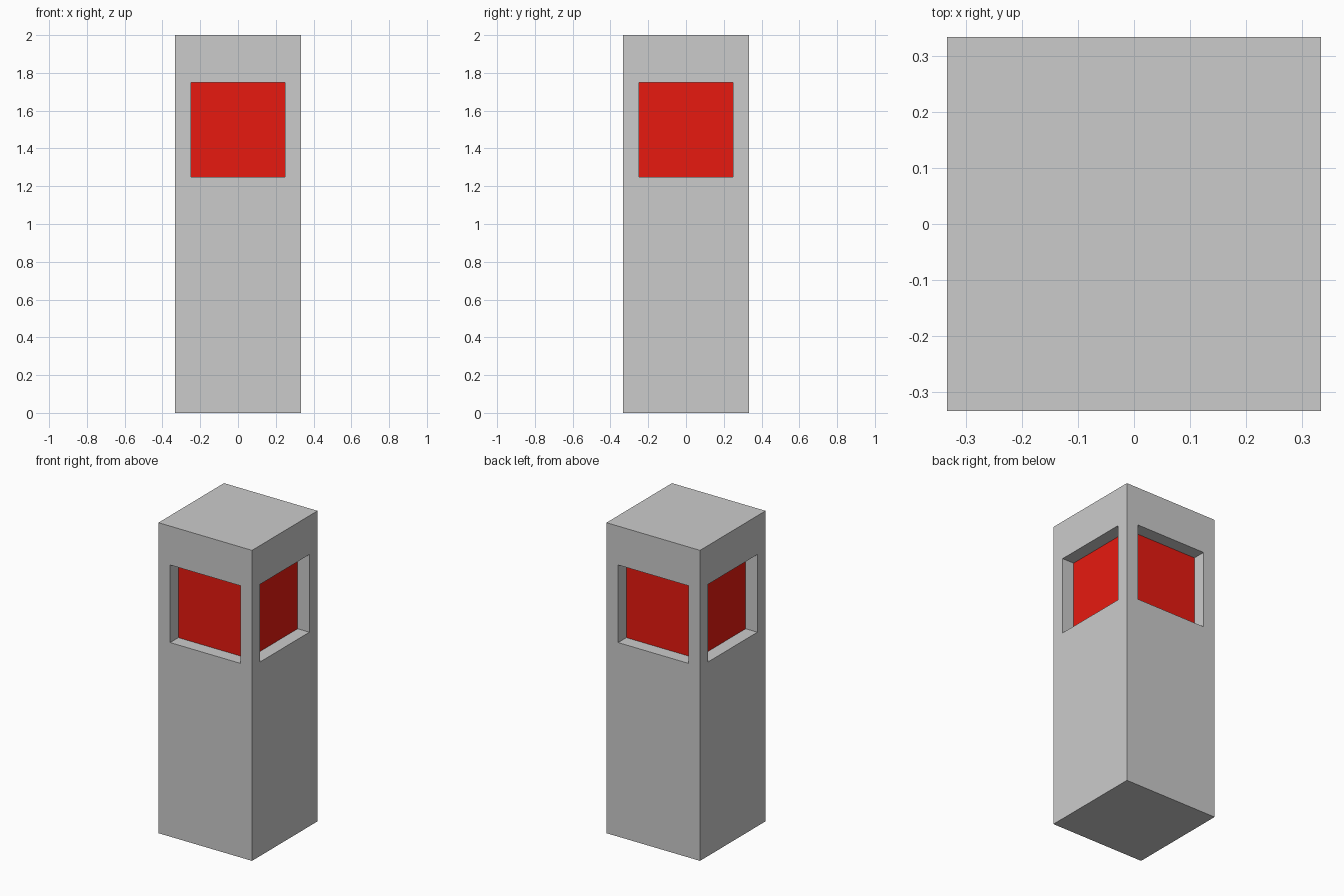
import bpy, bmesh
from mathutils import Vector

if "Cube" in bpy.data.objects:
    bpy.data.objects.remove(bpy.data.objects["Cube"])

W = 2 / 3            # post width
H = 2.0              # post height
D = W / 8            # window border and recess depth
ZC = 1.5             # window centre height


def add_object(name, bm):
    mesh = bpy.data.meshes.new(name)
    bm.to_mesh(mesh)
    bm.free()
    obj = bpy.data.objects.new(name, mesh)
    bpy.context.collection.objects.link(obj)
    return obj


def box(sx, sy, sz, zc):
    bm = bmesh.new()
    bmesh.ops.create_cube(bm, size=1)
    for v in bm.verts:
        v.co = Vector((v.co.x * sx, v.co.y * sy, v.co.z * sz + zc))
    return bm


# Post with a square window recess on every side
bm = box(W, W, H, H / 2)
for z in (ZC - W / 2, ZC + W / 2):
    bmesh.ops.bisect_plane(bm, geom=bm.verts[:] + bm.edges[:] + bm.faces[:],
                           plane_co=(0, 0, z), plane_no=(0, 0, 1))
bm.normal_update()
windows = [f for f in bm.faces
           if abs(f.normal.z) < 0.5 and abs(f.calc_center_median().z - ZC) < 0.01]
bmesh.ops.inset_individual(bm, faces=windows, thickness=D, use_even_offset=True)
panels = bmesh.ops.extrude_discrete_faces(bm, faces=windows)["faces"]
for f in panels:
    f.normal_update()
    bmesh.ops.translate(bm, verts=f.verts[:], vec=-f.normal * D)
# The lamp shows through the open back of each recess
bmesh.ops.delete(bm, geom=panels, context='FACES')
add_object("post", bm)

# Red lamp block inside the post
side = W - 2 * D
lamp = add_object("lamp", box(side, side, side, ZC))
red = bpy.data.materials.new("red")
red.diffuse_color = (0.8, 0.01, 0.005, 1)
red.use_nodes = True
red.node_tree.nodes["Principled BSDF"].inputs["Base Color"].default_value = red.diffuse_color
lamp.data.materials.append(red)
